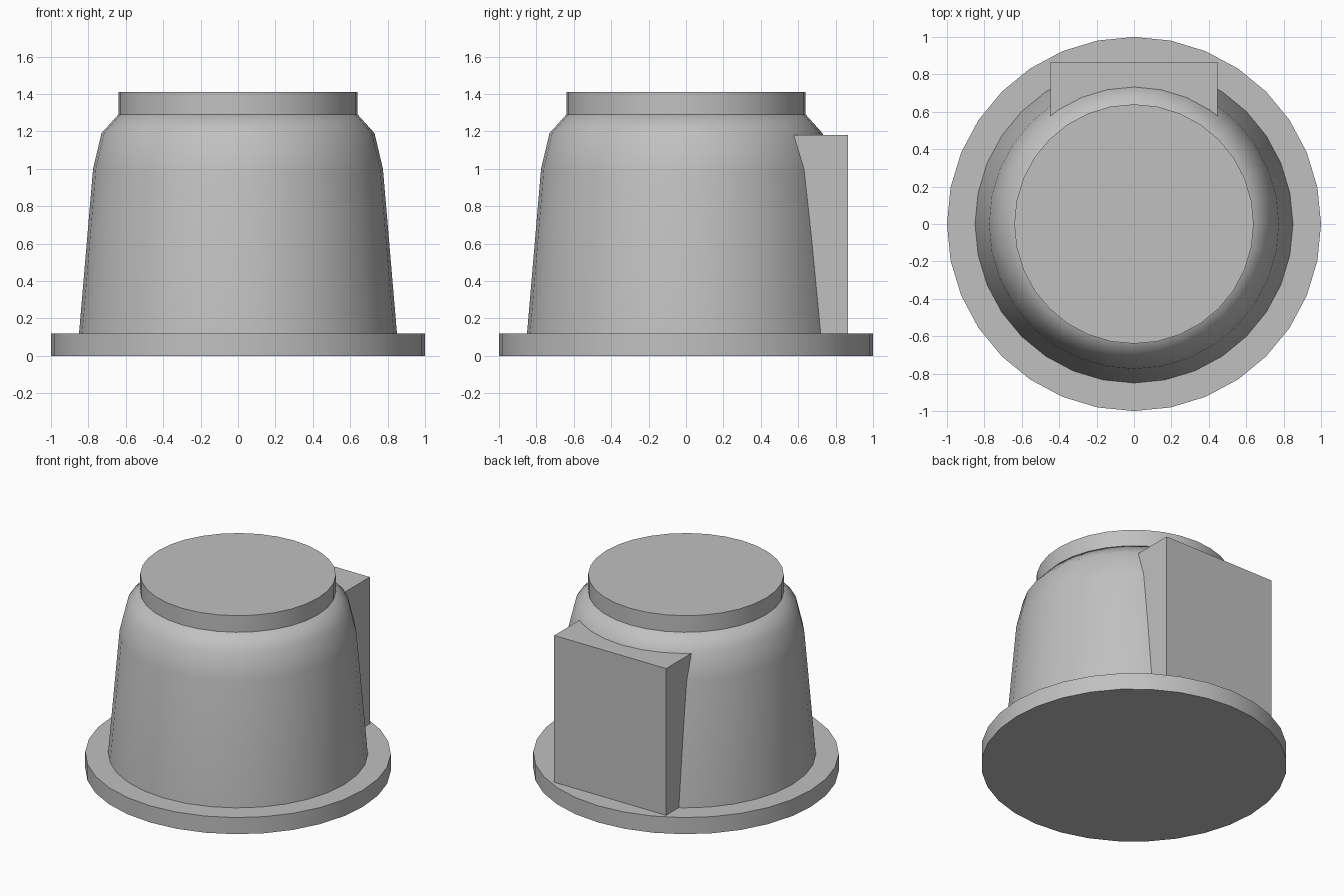
import bpy
import bmesh
import math
from mathutils import Matrix, Vector

cube = bpy.data.objects.get("Cube")
if cube:
    bpy.data.objects.remove(cube, do_unlink=True)

grey = bpy.data.materials.new("light_grey")
grey.use_nodes = True
colour = (0.53, 0.53, 0.53, 1)
grey.diffuse_color = colour
grey.node_tree.nodes["Principled BSDF"].inputs["Base Color"].default_value = colour


def finish(name, bm, smooth=False):
    bmesh.ops.recalc_face_normals(bm, faces=bm.faces)
    mesh = bpy.data.meshes.new(name)
    bm.to_mesh(mesh)
    bm.free()
    mesh.materials.append(grey)
    obj = bpy.data.objects.new(name, mesh)
    bpy.context.collection.objects.link(obj)
    if smooth:
        bpy.ops.object.select_all(action="DESELECT")
        obj.select_set(True)
        bpy.context.view_layer.objects.active = obj
        bpy.ops.object.shade_smooth_by_angle(angle=math.radians(50))
    return obj


def turned(name, profile, sides=32):
    """Closed solid from (radius, height) points turned around z."""
    bm = bmesh.new()
    rings = []
    for radius, z in profile:
        angles = [math.tau * i / sides for i in range(sides)]
        rings.append([bm.verts.new((radius * math.cos(a), radius * math.sin(a), z))
                      for a in angles])
    for low, high in zip(rings, rings[1:]):
        for i in range(sides):
            j = (i + 1) % sides
            bm.faces.new((low[i], low[j], high[j], high[i]))
    bm.faces.new(rings[0])
    bm.faces.new(rings[-1])
    return finish(name, bm, smooth=True)


# Flat round flange, tapered body with rounded shoulder, and raised cap
turned("base_flange", [(1, 0), (1, 0.12)])
turned("tapered_body", [(0.85, 0.12), (0.775, 1.0), (0.73, 1.19), (0.64, 1.29)])
turned("top_cap", [(0.64, 1.29), (0.64, 1.41)])

# Upright block set into the back of the body
low, high = Vector((-0.447, 0.5, 0.12)), Vector((0.447, 0.865, 1.18))
block = bmesh.new()
bmesh.ops.create_cube(block, size=1, matrix=Matrix.Translation((low + high) / 2)
                      @ Matrix.Diagonal((*(high - low), 1)))
finish("back_block", block)
